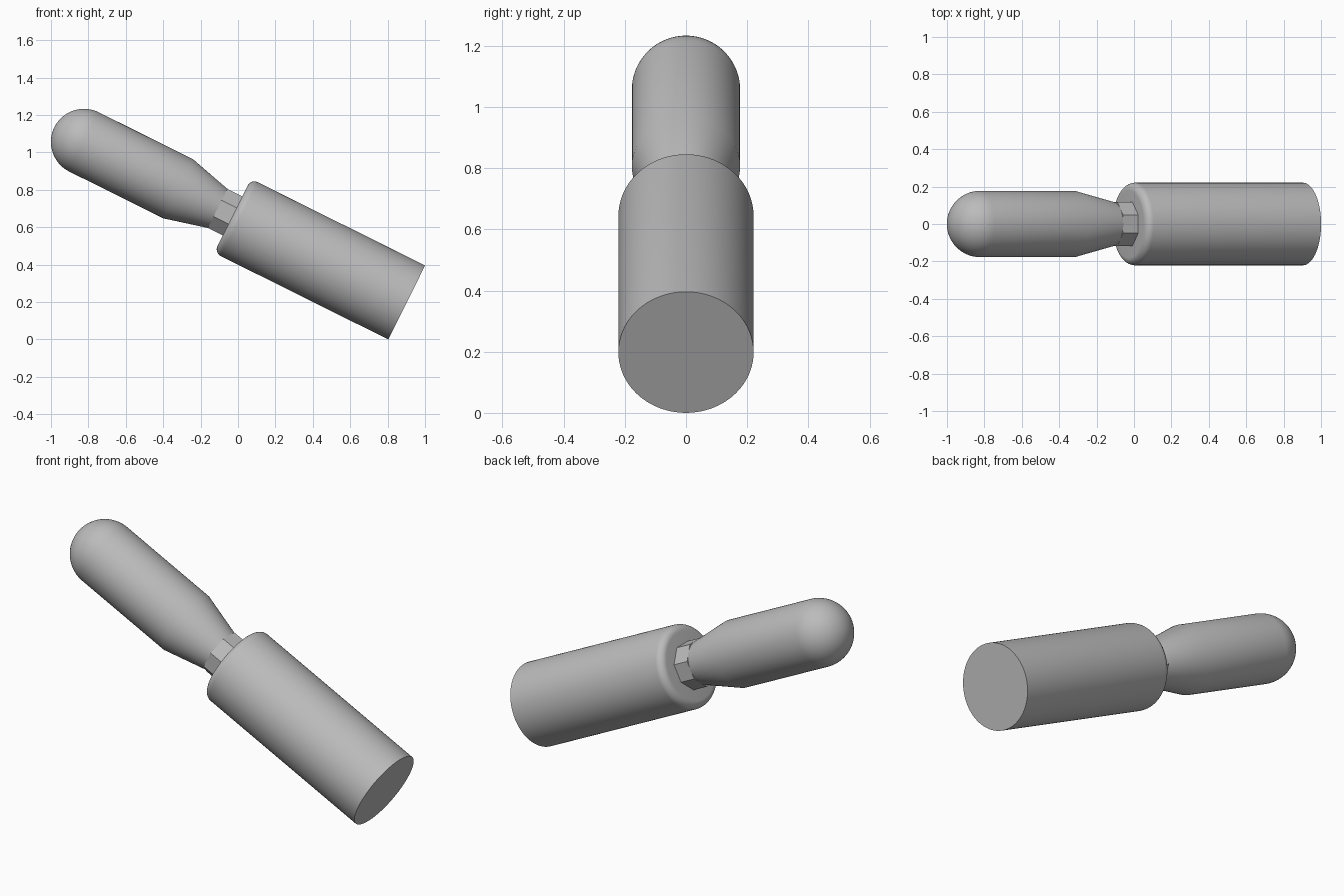
import bpy, bmesh, math
from mathutils import Matrix

cube = bpy.data.objects.get("Cube")
if cube:
    bpy.data.objects.remove(cube, do_unlink=True)

grey = bpy.data.materials.new("plain grey")
grey.use_nodes = True
colour = (0.5, 0.5, 0.5, 1)
grey.diffuse_color = colour
grey.node_tree.nodes["Principled BSDF"].inputs["Base Color"].default_value = colour

# Tilted axis: starts at the centre of the flat base and climbs towards -x
TILT = math.radians(-63.55)
PLACE = Matrix.Translation((0.902, 0, 0.198)) @ Matrix.Rotation(TILT, 4, 'Y')


def arc(radius, centre_r, centre_h, steps):
    """Quarter round from the side wall to the top of a profile."""
    angles = [math.pi / 2 * i / steps for i in range(steps + 1)]
    return [(centre_r + radius * math.cos(a), centre_h + radius * math.sin(a)) for a in angles]


def lathe(name, profile, sides, smooth=True):
    """Revolve (radius, height) points about the tilted axis, closing both ends."""
    bm = bmesh.new()
    rings = []
    for r, h in profile:
        ring = []
        for i in range(sides):
            a = math.tau * (i + 0.5) / sides
            ring.append(bm.verts.new((r * math.cos(a), r * math.sin(a), h)))
        rings.append(ring)
    for low, high in zip(rings, rings[1:]):
        for i in range(sides):
            j = (i + 1) % sides
            bm.faces.new((low[i], low[j], high[j], high[i]))
    bm.faces.new(rings[0][::-1])
    bm.faces.new(rings[-1])
    bmesh.ops.remove_doubles(bm, verts=bm.verts, dist=1e-5)
    bmesh.ops.recalc_face_normals(bm, faces=bm.faces)
    mesh = bpy.data.meshes.new(name)
    bm.to_mesh(mesh)
    bm.free()
    mesh.materials.append(grey)
    obj = bpy.data.objects.new(name, mesh)
    obj.matrix_world = PLACE
    bpy.context.collection.objects.link(obj)
    if smooth:
        bpy.ops.object.select_all(action='DESELECT')
        obj.select_set(True)
        bpy.context.view_layer.objects.active = obj
        bpy.ops.object.shade_smooth_by_angle(angle=math.radians(30))
    return obj


# Wide cylinder with a flat base and a rounded shoulder
lathe("base_cylinder", [(0.221, 0)] + arc(0.04, 0.181, 1.0, 8), 96)

# Eight-sided collar between the two halves
lathe("octagonal_collar", [(0.126, 1.0), (0.126, 1.13)], 8, smooth=False)

# Tapered stem, straight body and domed tip
lathe("domed_plunger", [(0.112, 1.11), (0.177, 1.365)] + arc(0.177, 0, 1.927, 20), 96)
